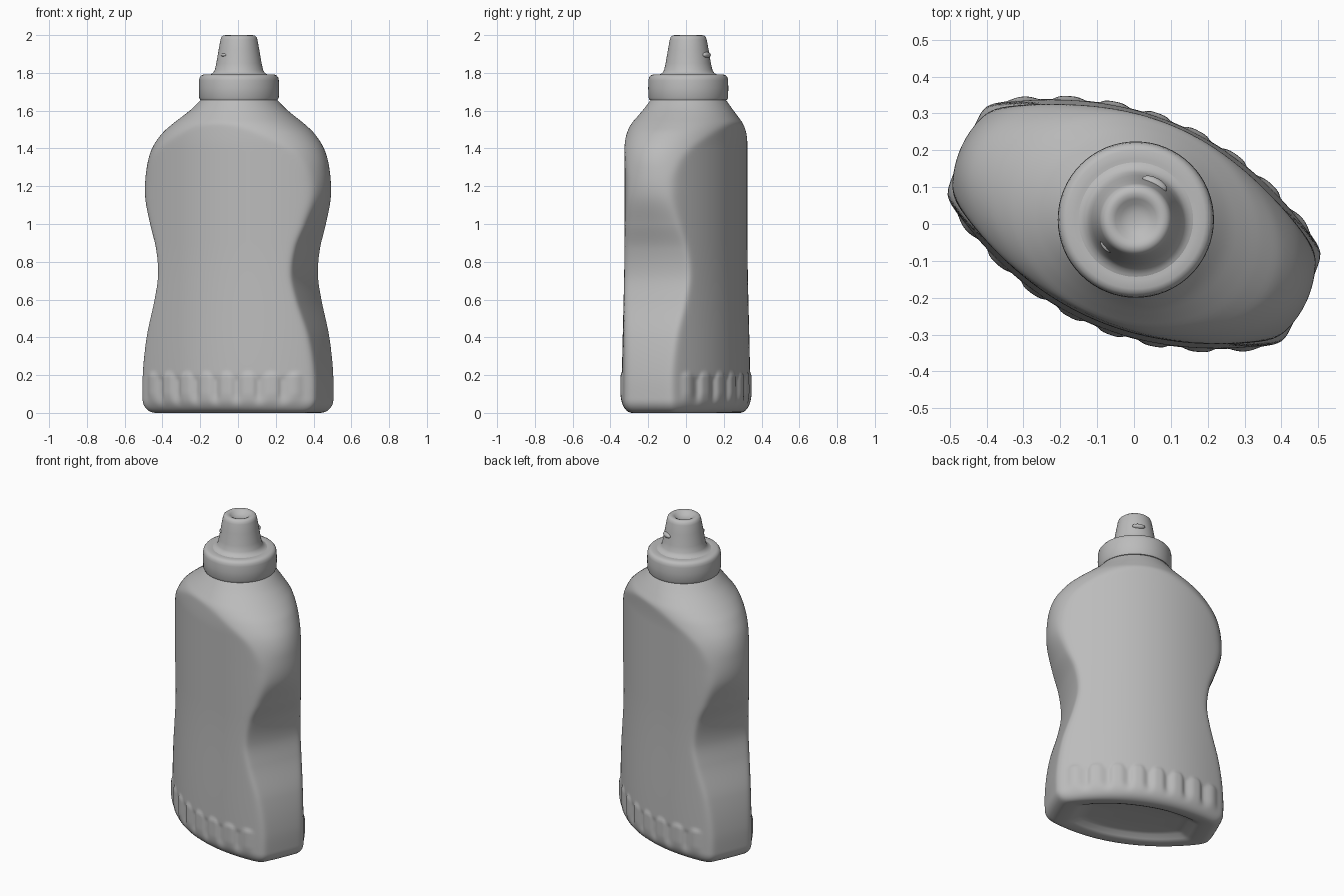
import bpy, bmesh, math
from mathutils import Matrix, Vector

TURN = math.radians(-23.6)      # the bottle stands turned about its axis
AXIS = Vector((0.005, 0.012, 0))

old = bpy.data.objects.get("Cube")
if old:
    bpy.data.objects.remove(old, do_unlink=True)

grey = bpy.data.materials.new("plain grey")
grey.use_nodes = True
grey.diffuse_color = (0.5, 0.5, 0.5, 1)
bsdf = next(n for n in grey.node_tree.nodes if n.type == 'BSDF_PRINCIPLED')
bsdf.inputs["Base Color"].default_value = (0.5, 0.5, 0.5, 1)
bsdf.inputs["Roughness"].default_value = 0.6


def finish(bm, name, angle=35):
    bmesh.ops.recalc_face_normals(bm, faces=bm.faces)
    mesh = bpy.data.meshes.new(name)
    bm.to_mesh(mesh)
    bm.free()
    mesh.materials.append(grey)
    ob = bpy.data.objects.new(name, mesh)
    bpy.context.collection.objects.link(ob)
    bpy.ops.object.select_all(action='DESELECT')
    ob.select_set(True)
    bpy.context.view_layer.objects.active = ob
    bpy.ops.object.shade_smooth_by_angle(angle=math.radians(angle))
    return ob


def loft(rings, name, angle=35):
    """Skin a stack of closed rings and close both ends."""
    bm = bmesh.new()
    rows = [[bm.verts.new(p) for p in ring] for ring in rings]
    n = len(rows[0])
    for a, b in zip(rows, rows[1:]):
        for i in range(n):
            j = (i + 1) % n
            bm.faces.new((a[i], a[j], b[j], b[i]))
    bm.faces.new(rows[0][::-1])
    bm.faces.new(rows[-1])
    return finish(bm, name, angle)


def lathe(profile, name, n=64):
    return loft([[AXIS + Vector((r * math.cos(2 * math.pi * i / n),
                                 r * math.sin(2 * math.pi * i / n), z))
                  for i in range(n)] for r, z in profile], name, 50)


def smoothstep(a, b, x):
    t = min(1, max(0, (x - a) / (b - a)))
    return t * t * (3 - 2 * t)


# Height, half width, and depth of the rounded side walls
KEYS = [(0.0, 0.503, 1.0), (0.2, 0.503, 1.0), (0.4, 0.475, 1.0), (0.6, 0.419, 0.9),
        (0.73, 0.397, 0.8), (0.87, 0.414, 0.75), (1.0, 0.462, 0.6),
        (1.15, 0.509, 0.41), (1.3, 0.507, 0.33), (1.4, 0.478, 0.306),
        (1.48, 0.42, 0.294), (1.53, 0.36, 0.282), (1.57, 0.305, 0.257),
        (1.61, 0.252, 0.23), (1.67, 0.19, 0.19)]


def slope(i, c):
    a, b = KEYS[max(i - 1, 0)], KEYS[min(i + 1, len(KEYS) - 1)]
    return (b[c] - a[c]) / (b[0] - a[0])


def outline(z, c):
    """Smooth interpolation through the key heights."""
    i = max(k for k in range(len(KEYS) - 1) if KEYS[k][0] <= z)
    a, b = KEYS[i], KEYS[i + 1]
    h = b[0] - a[0]
    t = (z - a[0]) / h
    return (a[c] * (2 * t**3 - 3 * t**2 + 1) + b[c] * (3 * t**2 - 2 * t**3)
            + h * slope(i, c) * (t**3 - 2 * t**2 + t)
            + h * slope(i + 1, c) * (t**3 - t**2))


BOW, COUNT = 0.64, 256
FLUTE, FOOT = 0.118, 0.07
turn = Matrix.Rotation(TURN, 3, 'Z')


def section(z, scale=1.0, height=None):
    """Two bowed label faces trimmed by the rounded side walls."""
    half, wall = outline(z, 1), outline(z, 2)
    depth = 0.296 - 0.015 * smoothstep(0.1, 0.9, z)
    sharp = 45 + 75 * smoothstep(1.2, 1.45, z)
    inset = FOOT - math.sqrt(FOOT**2 - max(0, FOOT - z)**2)
    ring = []
    for i in range(COUNT):
        t = 2 * math.pi * (i + 0.5) / COUNT
        c, s = math.cos(t), abs(math.sin(t))
        face = (-s + math.sqrt(s * s + 4 * BOW * c * c * depth)) / (2 * BOW * c * c)
        # Shallow fluted band with arched tops, fading out towards the corners
        u = face * c
        ridge = abs(math.cos(math.pi * u / FLUTE))
        top = 0.225 - 0.025 * ridge**3
        band = smoothstep(0.03, 0.11, z) * (1 - smoothstep(top - 0.03, top, z))
        band *= 1 - smoothstep(0.4, 0.47, abs(u))
        face *= 1 + band * 0.013 * (0.6 - ridge**4) / depth
        side = 1 / math.hypot(c / half, s / wall)
        near = min(face, side)
        r = near * ((face / near)**-sharp + (side / near)**-sharp) ** (-1 / sharp)
        r = (r - inset) * scale
        p = turn @ Vector((r * c, r * math.sin(t), 0))
        p += AXIS * smoothstep(1.4, 1.65, z)
        p.z = z if height is None else height
        ring.append(p)
    return ring


# Body with a hollowed underside, rounded foot and fluted lower band
rings = [section(0, k, h) for k, h in ((0.15, 0.035), (0.6, 0.035), (0.72, 0.03),
                                       (0.8, 0.01), (0.88, 0.002))]
heights = [FOOT * (1 - math.cos(k * math.pi / 16)) for k in range(8)]
heights += [FOOT + (1.67 - FOOT) * k / 140 for k in range(140)] + [1.669]
rings += [section(z) for z in heights]
loft(rings, "bottle_body", 40)

# Screw cap with a softened rim
lathe([(0.19, 1.655), (0.205, 1.657), (0.211, 1.67), (0.212, 1.72), (0.211, 1.76),
       (0.208, 1.775), (0.2, 1.786), (0.188, 1.791), (0.165, 1.791), (0.1, 1.787)],
      "screw_cap")

# Tapered nozzle with a flared foot and a dimpled tip
lathe([(0.17, 1.786), (0.15, 1.792), (0.137, 1.8), (0.128, 1.815), (0.12, 1.85),
       (0.108, 1.92), (0.098, 1.975), (0.093, 1.99), (0.083, 1.998), (0.07, 2.0),
       (0.056, 1.994), (0.042, 1.982), (0.02, 1.975), (0.004, 1.974)], "nozzle")

# Small nubs on opposite sides of the nozzle
for name, angle, size in (("nozzle_nub_back", 62, 0.022), ("nozzle_nub_front", 222, 0.012)):
    bm = bmesh.new()
    bmesh.ops.create_uvsphere(bm, u_segments=16, v_segments=10, radius=size)
    bmesh.ops.scale(bm, vec=(0.8, 1.7, 0.7), verts=bm.verts)
    spin = Matrix.Rotation(math.radians(angle), 4, 'Z')
    place = Matrix.Translation(AXIS + Vector((0, 0, 1.895))) @ spin
    bmesh.ops.transform(bm, verts=bm.verts,
                        matrix=place @ Matrix.Translation((0.109, 0, 0)))
    finish(bm, name, 60)
